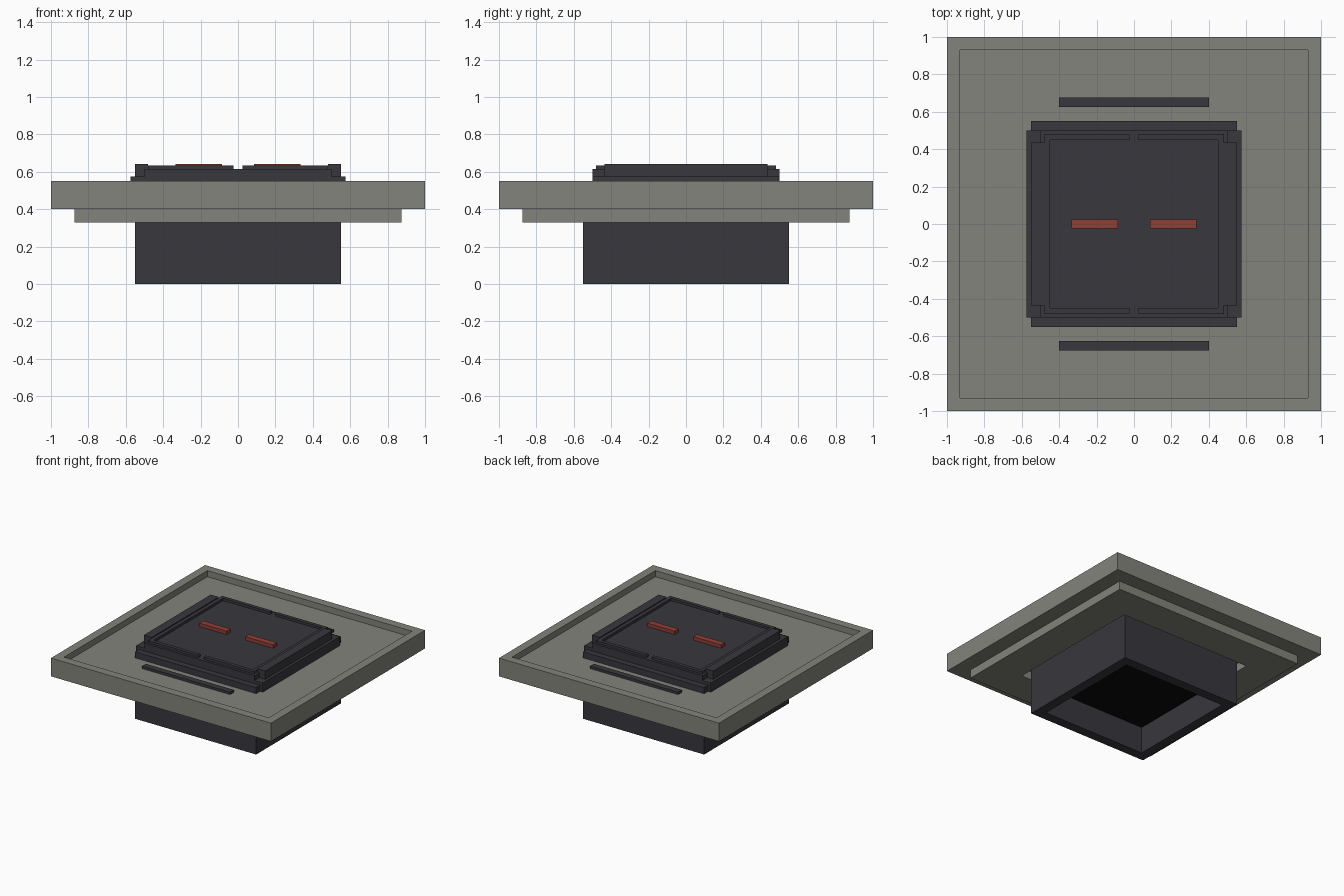
import bpy, bmesh

cube = bpy.data.objects.get("Cube")
if cube:
    bpy.data.objects.remove(cube, do_unlink=True)


def material(name, rgb):
    m = bpy.data.materials.new(name)
    m.use_nodes = True
    m.diffuse_color = (*rgb, 1)
    bsdf = m.node_tree.nodes["Principled BSDF"]
    bsdf.inputs["Base Color"].default_value = (*rgb, 1)
    bsdf.inputs["Roughness"].default_value = 0.8
    return m


GREY = material("warm_grey", (0.23, 0.23, 0.20))
DARK = material("charcoal", (0.040, 0.038, 0.046))
RED = material("dull_red", (0.28, 0.05, 0.036))
BLACK = material("black", (0.003, 0.003, 0.003))


def finish(name, bm, *mats):
    bmesh.ops.recalc_face_normals(bm, faces=bm.faces)
    me = bpy.data.meshes.new(name)
    bm.to_mesh(me)
    bm.free()
    for m in mats:
        me.materials.append(m)
    ob = bpy.data.objects.new(name, me)
    bpy.context.collection.objects.link(ob)
    return ob


def square_sweep(name, profile, mats, closed=False, start_mat=0):
    """Carry a (half width, z) profile around a square; cap the ends or close it into a ring."""
    bm = bmesh.new()
    loops = [[bm.verts.new((sx * r, sy * r, z))
              for sx, sy in ((-1, -1), (1, -1), (1, 1), (-1, 1))] for r, z in profile]
    pairs = list(zip(loops, loops[1:]))
    if closed:
        pairs.append((loops[-1], loops[0]))
    for a, b in pairs:
        for i in range(4):
            j = (i + 1) % 4
            bm.faces.new((a[i], a[j], b[j], b[i]))
    if not closed:
        bm.faces.new(loops[0]).material_index = start_mat
        bm.faces.new(loops[-1])
    return finish(name, bm, *mats)


def prism(name, outline, z0, z1, mat):
    """Extrude a flat outline from z0 to z1."""
    bm = bmesh.new()
    face = bm.faces.new([bm.verts.new((x, y, z0)) for x, y in outline])
    ext = bmesh.ops.extrude_face_region(bm, geom=[face])["geom"]
    bmesh.ops.translate(bm, vec=(0, 0, z1 - z0),
                        verts=[v for v in ext if isinstance(v, bmesh.types.BMVert)])
    return finish(name, bm, mat)


def box(name, x0, x1, y0, y1, z0, z1, mat):
    return prism(name, [(x0, y0), (x1, y0), (x1, y1), (x0, y1)], z0, z1, mat)


# Shallow tray with a raised rim
square_sweep("tray", [(1, 0.40), (1, 0.55), (0.93, 0.55), (0.93, 0.50)], [GREY])

# Collar under the tray, with clearance around the shaft
square_sweep("collar", [(0.875, 0.40), (0.875, 0.33), (0.60, 0.33), (0.60, 0.40)],
             [GREY], closed=True)

# Shaft, hollow from below with a black ceiling
square_sweep("shaft", [(0.47, 0.22), (0.47, 0), (0.55, 0), (0.55, 0.55)],
             [DARK, BLACK], start_mat=1)

# Hatch body
box("hatch_body", -0.5, 0.5, -0.5, 0.5, 0.54, 0.615, DARK)

# Paired parts on the hatch and tray
for s, side in ((1, "left"), (-1, "right")):
    def mirrored(pts):
        return [(s * x, y) for x, y in pts]

    prism(f"{side}_side_strip",
          mirrored([(0.49, -0.5), (0.575, -0.5), (0.575, 0.5), (0.49, 0.5)]),
          0.495, 0.575, DARK)
    prism(f"{side}_rail",
          mirrored([(0.48, -0.435), (0.552, -0.435), (0.552, 0.435), (0.48, 0.435)]),
          0.57, 0.643, DARK)
    # C-shaped lip around half of the hatch
    prism(f"{side}_lip",
          mirrored([(0.025, -0.48), (0.48, -0.48), (0.48, 0.48), (0.025, 0.48),
                    (0.025, 0.45), (0.45, 0.45), (0.45, -0.45), (0.025, -0.45)]),
          0.61, 0.635, DARK)
    prism(f"{side}_handle",
          mirrored([(0.085, -0.025), (0.335, -0.025), (0.335, 0.025), (0.085, 0.025)]),
          0.61, 0.643, RED)

for s, end in ((-1, "front"), (1, "back")):
    y0, y1 = sorted((s * 0.625, s * 0.675))
    box(f"{end}_floor_strip", -0.4, 0.4, y0, y1, 0.495, 0.52, DARK)
